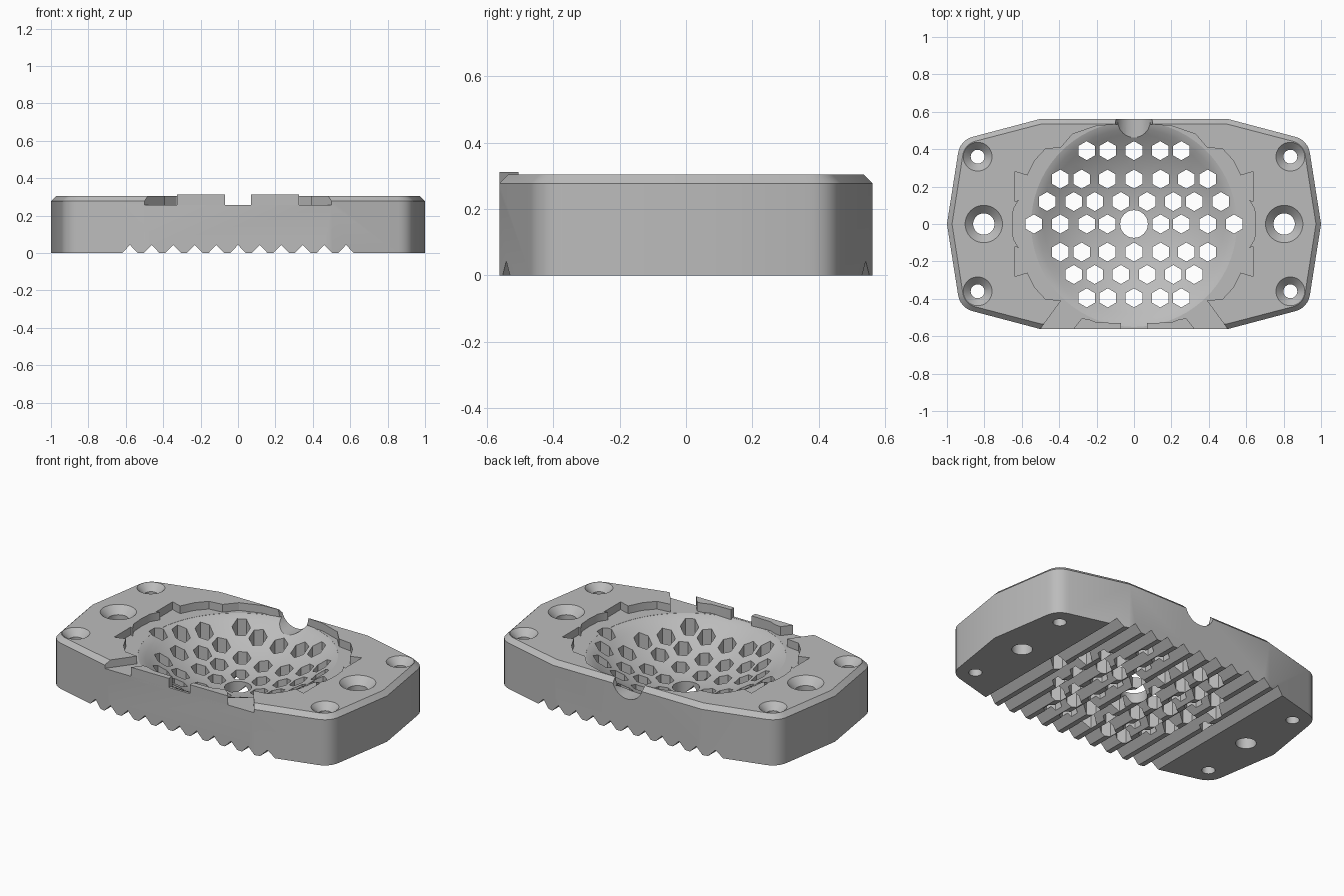
import bpy, bmesh, math

cube = bpy.data.objects.get("Cube")
if cube:
    bpy.data.objects.remove(cube, do_unlink=True)

GREY = (0.5, 0.5, 0.5, 1)
mat = bpy.data.materials.new("plain grey")
mat.use_nodes = True
mat.diffuse_color = GREY
mat.node_tree.nodes["Principled BSDF"].inputs["Base Color"].default_value = GREY


def finish(name, bm):
    bmesh.ops.recalc_face_normals(bm, faces=bm.faces)
    mesh = bpy.data.meshes.new(name)
    bm.to_mesh(mesh)
    bm.free()
    mesh.materials.append(mat)
    ob = bpy.data.objects.new(name, mesh)
    bpy.context.collection.objects.link(ob)
    return ob


def loft(bm, rings):
    """Closed solid through a stack of equal-length rings of 3D points."""
    rows = [[bm.verts.new(p) for p in ring] for ring in rings]
    n = len(rows[0])
    for a, b in zip(rows, rows[1:]):
        for i in range(n):
            j = (i + 1) % n
            bm.faces.new((a[i], a[j], b[j], b[i]))
    bm.faces.new(rows[0][::-1])
    bm.faces.new(rows[-1])


def circle(r, n, cx=0, cy=0, turn=0):
    return [(cx + r * math.cos(turn + math.tau * i / n),
             cy + r * math.sin(turn + math.tau * i / n)) for i in range(n)]


def at(points, z):
    return [(x, y, z) for x, y in points]


def lathe(bm, profile, n, cx=0, cy=0, turn=0):
    loft(bm, [at(circle(r, n, cx, cy, turn), z) for r, z in profile])


def activate(ob):
    bpy.ops.object.select_all(action='DESELECT')
    ob.select_set(True)
    bpy.context.view_layer.objects.active = ob


def cut(ob, cutter):
    cutter.hide_render = True
    mod = ob.modifiers.new("cut", 'BOOLEAN')
    mod.operation = 'DIFFERENCE'
    mod.solver = 'EXACT'
    mod.object = cutter
    activate(ob)
    bpy.ops.object.modifier_apply(modifier=mod.name)
    bpy.data.objects.remove(cutter, do_unlink=True)


# Body: rounded-corner outline with a chamfered top edge
def quarter(inset):
    e = inset
    pts = [(1 - e, 0)]
    a, c, b = (0.942 - e, 0.37), (0.932 - e, 0.449 - e), (0.855, 0.468 - e)
    for i in range(9):
        t = i / 8
        pts.append(tuple((1 - t) ** 2 * a[k] + 2 * t * (1 - t) * c[k] + t * t * b[k]
                         for k in (0, 1)))
    return pts + [(0.5 - e * 0.2, 0.562 - e)]


def outline(inset):
    q = quarter(inset)
    half = q + [(-x, y) for x, y in reversed(q)]
    return half + [(x, -y) for x, y in reversed(half[1:-1])]


bm = bmesh.new()
loft(bm, [at(outline(0), 0), at(outline(0), 0.277), at(outline(0.027), 0.304)])
body = finish("body", bm)

# Pocket around the bowl, open to the front, with side notches
side = [(0.5, -0.6), (0.5, -0.56), (0.39, -0.41), (0.475, -0.4), (0.53, -0.34),
        (0.57, -0.26), (0.635, -0.28), (0.635, -0.12), (0.615, -0.13),
        (0.645, -0.08), (0.65, 0), (0.645, 0.08), (0.615, 0.13), (0.635, 0.12),
        (0.635, 0.28), (0.57, 0.26), (0.53, 0.34), (0.475, 0.4), (0.39, 0.41),
        (0.33, 0.48), (0.2, 0.525), (0.09, 0.532)]
pocket = side + [(-x, y) for x, y in reversed(side)]
bm = bmesh.new()
loft(bm, [at(pocket, 0.257), at(pocket, 0.4)])
cut(body, finish("pocket_cutter", bm))

# Spherical bowl with a softened rim
R = 0.81
bowl = [(r, 0.06 + R - math.sqrt(R * R - r * r))
        for r in [0.002] + [0.045 * i for i in range(1, 11)]]
bowl += [(0.48, 0.217), (0.51, 0.238), (0.535, 0.251), (0.55, 0.256), (0.55, 0.26)]
bm = bmesh.new()
lathe(bm, bowl, 72)
cut(body, finish("bowl_cutter", bm))

# Round notch through the rear wall
bm = bmesh.new()
loft(bm, [[(x, y, z + 0.305) for x, z in circle(0.1, 40)] for y in (0.2, 0.7)])
cut(body, finish("notch_cutter", bm))

# V grooves across the underside
bm = bmesh.new()
for i in range(-5, 6):
    x = i * 0.1155
    tri = [(x - 0.06, -0.02), (x + 0.06, -0.02), (x, 0.043)]
    loft(bm, [[(px, y, pz) for px, pz in tri] for y in (-0.7, 0.7)])
    # keep neighbouring grooves apart
    for v in bm.verts:
        if v.co.z < 0 and abs(v.co.x - x) < 0.061 and abs(v.co.x - x) > 0.059:
            v.co.x = x + math.copysign(0.043, v.co.x - x)
            v.co.z = -0.001
cut(body, finish("groove_cutter", bm))

# Hexagonal drain holes, the centre hole and countersunk screw holes
rows = {0.392: (0, 0.14, 0.253), 0.24: (0, 0.142, 0.28, 0.394),
        0.12: (0.07, 0.21, 0.322, 0.465), 0: (0.142, 0.253, 0.394, 0.535),
        -0.15: (0, 0.142, 0.28, 0.394), -0.27: (0.07, 0.21, 0.322),
        -0.395: (0, 0.14, 0.253)}
bm = bmesh.new()
for y, xs in rows.items():
    for x in {s * x for x in xs for s in (-1, 1)}:
        lathe(bm, [(0.051, -0.1), (0.051, 0.4)], 6, x, y, math.pi / 6)
lathe(bm, [(0.074, -0.1), (0.074, 0.4)], 40)
for s in (-1, 1):
    for y, hole, head in ((0, 0.057, 0.1), (0.36, 0.037, 0.077), (-0.36, 0.037, 0.077)):
        lathe(bm, [(hole, -0.1), (hole, 0.304 - head + hole), (head, 0.304),
                   (head, 0.4)], 40, s * 0.803 if y == 0 else s * 0.836, y)
cut(body, finish("hole_cutter", bm))

# Raised tabs on the front edge
tab = [(0.07, -0.562), (0.325, -0.562), (0.28, -0.505), (0.245, -0.508),
       (0.2, -0.526), (0.07, -0.53)]
tabs = []
for s, name in ((1, "left_front_tab"), (-1, "right_front_tab")):
    pts = [(s * x, y) for x, y in tab]
    bm = bmesh.new()
    loft(bm, [at(pts, 0.24), at(pts, 0.312)])
    tabs.append(finish(name, bm))

for ob in [body] + tabs:
    activate(ob)
    bpy.ops.object.shade_smooth_by_angle(angle=math.radians(28))
